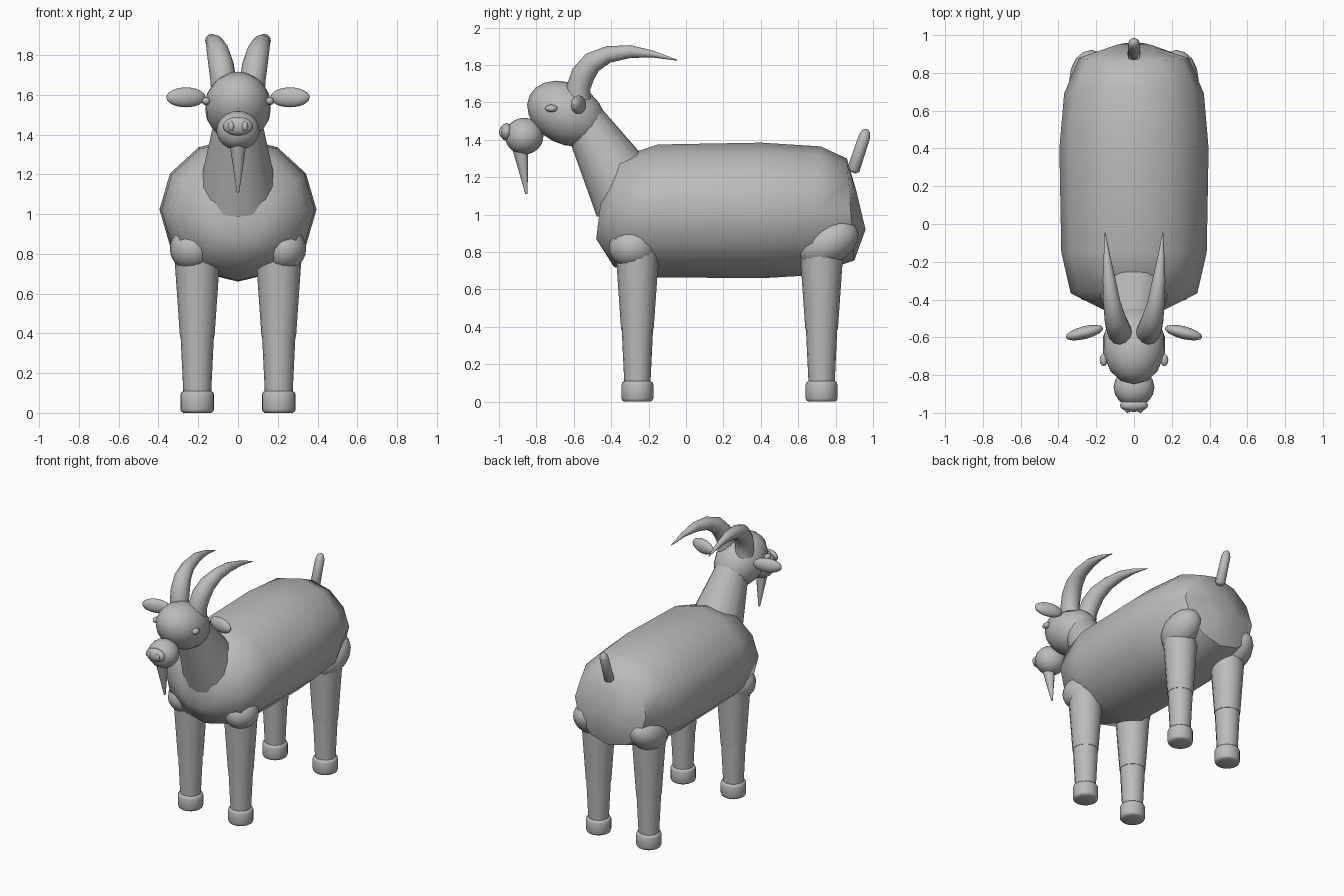
import bpy, bmesh, math
from mathutils import Vector

if "Cube" in bpy.data.objects:
    bpy.data.objects.remove(bpy.data.objects["Cube"], do_unlink=True)

GREY = (0.5, 0.5, 0.5, 1)
grey = bpy.data.materials.new("plain grey")
grey.use_nodes = True
grey.diffuse_color = GREY
grey.node_tree.nodes["Principled BSDF"].inputs["Base Color"].default_value = GREY


def finish(name, bm):
    """Turn a bmesh into a smooth grey object."""
    bmesh.ops.recalc_face_normals(bm, faces=bm.faces)
    mesh = bpy.data.meshes.new(name)
    bm.to_mesh(mesh)
    bm.free()
    mesh.materials.append(grey)
    ob = bpy.data.objects.new(name, mesh)
    bpy.context.collection.objects.link(ob)
    bpy.ops.object.select_all(action='DESELECT')
    ob.select_set(True)
    bpy.context.view_layer.objects.active = ob
    bpy.ops.object.shade_smooth_by_angle(angle=math.radians(50))
    return ob


def loft(name, rings, sides):
    """Skin elliptical rings given as (centre, half axis u, half axis v)."""
    bm = bmesh.new()
    loops = []
    for c, u, v in rings:
        angles = [math.tau * k / sides for k in range(sides)]
        loops.append([bm.verts.new(c + u * math.cos(a) + v * math.sin(a)) for a in angles])
    for a, b in zip(loops, loops[1:]):
        for k in range(sides):
            j = (k + 1) % sides
            bm.faces.new((a[k], a[j], b[j], b[k]))
    bm.faces.new(loops[0])
    bm.faces.new(loops[-1])
    return finish(name, bm)


def tube(name, path, sides=16):
    """Round tube through (x, y, z, radius) points."""
    pts = [Vector(p[:3]) for p in path]
    rings = []
    for i, p in enumerate(pts):
        t = (pts[min(i + 1, len(pts) - 1)] - pts[max(i - 1, 0)]).normalized()
        u = Vector((1, 0, 0))
        u = (u - t * u.dot(t)).normalized()
        rings.append((p, u * path[i][3], t.cross(u) * path[i][3]))
    return loft(name, rings, sides)


def ball(name, loc, radii, tilt=0, turn=0, sides=16):
    bm = bmesh.new()
    bmesh.ops.create_uvsphere(bm, u_segments=sides, v_segments=sides * 3 // 4, radius=1)
    bmesh.ops.scale(bm, vec=radii, verts=bm.verts)
    ob = finish(name, bm)
    ob.location = loc
    ob.rotation_euler = (tilt, 0, turn)
    return ob


# Barrel body: top y, top z, bottom y, bottom z, half width
BODY = [(-.45, 1.12, -.48, .87, .14), (-.35, 1.31, -.385, .72, .335),
        (-.15, 1.375, -.15, .665, .385), (.4, 1.385, .4, .66, .395),
        (.72, 1.365, .66, .675, .37), (.86, 1.30, .90, .755, .29),
        (.91, 1.13, .96, .92, .11)]
rings = []
for ty, tz, by, bz, w in BODY:
    top, low = Vector((0, ty, tz)), Vector((0, by, bz))
    rings.append(((top + low) / 2, Vector((w, 0, 0)), (top - low) / 2))
loft("body", rings, 12)

# Neck, head and muzzle
tube("neck", [(0, -.583, 1.571, .098), (0, -.30, 1.09, .204)])
ball("head", (0, -.64, 1.54), (.168, .22, .163), tilt=-.47, sides=14)
ball("muzzle", (0, -.865, 1.42), (.108, .103, .098))
ball("nose", (0, -.96, 1.442), (.075, .035, .047))
tube("beard", [(0, -.885, 1.35, .042), (0, -.853, 1.11, .006)], 12)

# Tail with rounded ends
tube("tail", [(0, .89, 1.225, .018), (0, .895, 1.24, .034), (0, .955, 1.42, .031),
              (0, .963, 1.445, .022), (0, .967, 1.457, .008)], 12)

HORN = [(.07, -.575, 1.62, .066), (.075, -.575, 1.68, .064), (.085, -.55, 1.75, .064),
        (.1, -.50, 1.815, .057), (.117, -.415, 1.857, .045), (.132, -.295, 1.872, .034),
        (.143, -.175, 1.858, .018), (.153, -.045, 1.825, .002)]

for side, s in (("left", 1), ("right", -1)):
    # Paired head parts
    ball(side + "_nostril", (s * .034, -.985, 1.442), (.016, .015, .025), sides=12)
    ball(side + "_eye", (s * .16, -.72, 1.568), (.022, .033, .02), sides=12)
    ball(side + "_ear", (s * .262, -.575, 1.587), (.102, .034, .05), turn=-s * .25)
    tube(side + "_horn", [(s * x, y, z, r) for x, y, z, r in HORN], 12)
    # Shoulder and haunch
    ball(side + "_shoulder", (s * .228, -.285, .825), (.115, .127, .112))
    ball(side + "_haunch", (s * .225, .76, .85), (.118, .172, .115), tilt=.47)
    # Legs and hooves
    for end, y in (("front", -.26), ("back", .725)):
        x = s * .205
        name = side + "_" + end
        tube(name + "_upper_leg", [(x, y, .385, .087), (x, y, .8, .116)])
        tube(name + "_lower_leg", [(x, y, .08, .069), (x, y, .39, .084)])
        tube(name + "_hoof", [(x, y, 0, .07), (x, y, .006, .08), (x, y, .018, .085),
                              (x, y, .092, .085), (x, y, .104, .08), (x, y, .11, .07)], 20)
